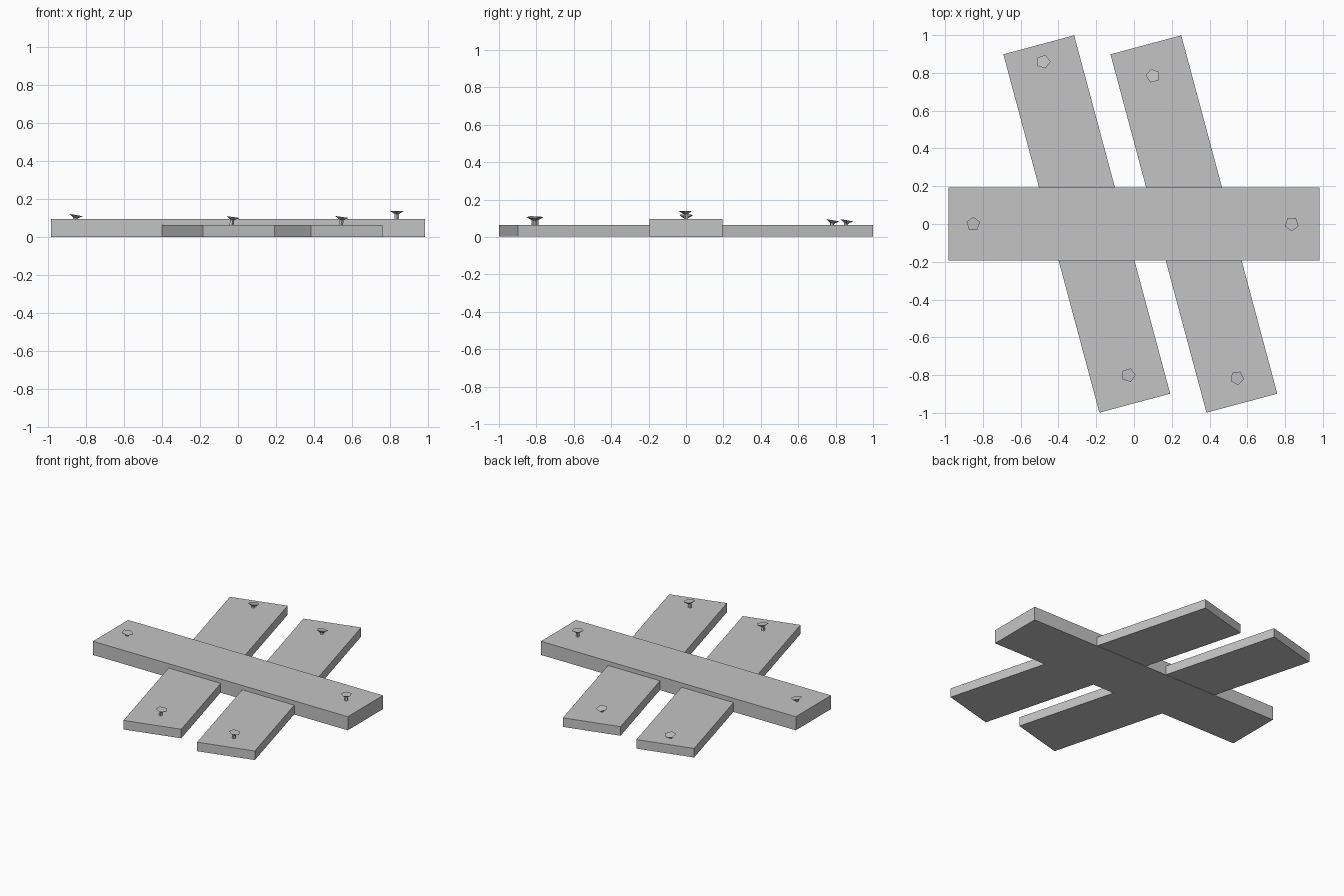
import bpy, bmesh
from math import radians
from mathutils import Matrix, Vector

if "Cube" in bpy.data.objects:
    bpy.data.objects.remove(bpy.data.objects["Cube"], do_unlink=True)

# One plain grey for everything
GREY = (0.55, 0.55, 0.55, 1)
grey = bpy.data.materials.new("plain_grey")
grey.use_nodes = True
grey.diffuse_color = GREY
grey.node_tree.nodes["Principled BSDF"].inputs["Base Color"].default_value = GREY


def finish(bm, name):
    mesh = bpy.data.meshes.new(name)
    bm.to_mesh(mesh)
    bm.free()
    mesh.materials.append(grey)
    obj = bpy.data.objects.new(name, mesh)
    bpy.context.collection.objects.link(obj)
    return obj


def plank(name, x, bottom, top, angle):
    """Board lying flat, its length along x before turning."""
    bm = bmesh.new()
    bmesh.ops.create_cube(bm, size=1)
    bmesh.ops.scale(bm, vec=(1.964, 0.388, top - bottom), verts=bm.verts)
    obj = finish(bm, name)
    obj.location = (x, 0, (bottom + top) / 2)
    obj.rotation_euler.z = radians(angle)


def nail(name, x, y, surface, height, turn, tilt_x=0, tilt_y=0):
    """Five-sided shaft with a flared head, driven into a board."""
    bm = bmesh.new()
    head, buried = 0.016, 0.03
    shaft = height - head + buried
    for r1, r2, depth, z in ((0.012, 0.012, shaft, height - head - shaft / 2),
                             (0.012, 0.038, head, height - head / 2)):
        bmesh.ops.create_cone(bm, cap_ends=True, segments=5, radius1=r1, radius2=r2,
                              depth=depth, matrix=Matrix.Translation((0, 0, z)))
    # Turn the pentagon first, then lean the whole nail
    bmesh.ops.rotate(bm, verts=bm.verts, matrix=Matrix.Rotation(radians(turn), 3, 'Z'))
    lean = Matrix.Rotation(radians(tilt_x), 3, 'X') @ Matrix.Rotation(radians(tilt_y), 3, 'Y')
    bmesh.ops.rotate(bm, verts=bm.verts, matrix=lean)
    finish(bm, name).location = Vector((x, y, surface))


# Boards
THICK, THIN = 0.095, 0.065
plank("cross_plank", 0, 0, THICK, 0)
plank("right_plank", -0.25, 0.002, THIN, 105)
plank("left_plank", 0.317, 0.002, THIN, 105)

# Nails
nail("cross_nail_right", -0.855, 0, THICK, 0.022, 0, tilt_y=10)
nail("cross_nail_left", 0.835, 0, THICK, 0.043, 180)
nail("right_plank_nail_front", -0.035, -0.8, THIN, 0.042, -90, tilt_y=8)
nail("left_plank_nail_front", 0.54, -0.815, THIN, 0.042, -100, tilt_y=8)
nail("right_plank_nail_back", -0.48, 0.855, THIN, 0.025, 55, tilt_x=-10)
nail("left_plank_nail_back", 0.1, 0.78, THIN, 0.025, 15, tilt_x=-10)
